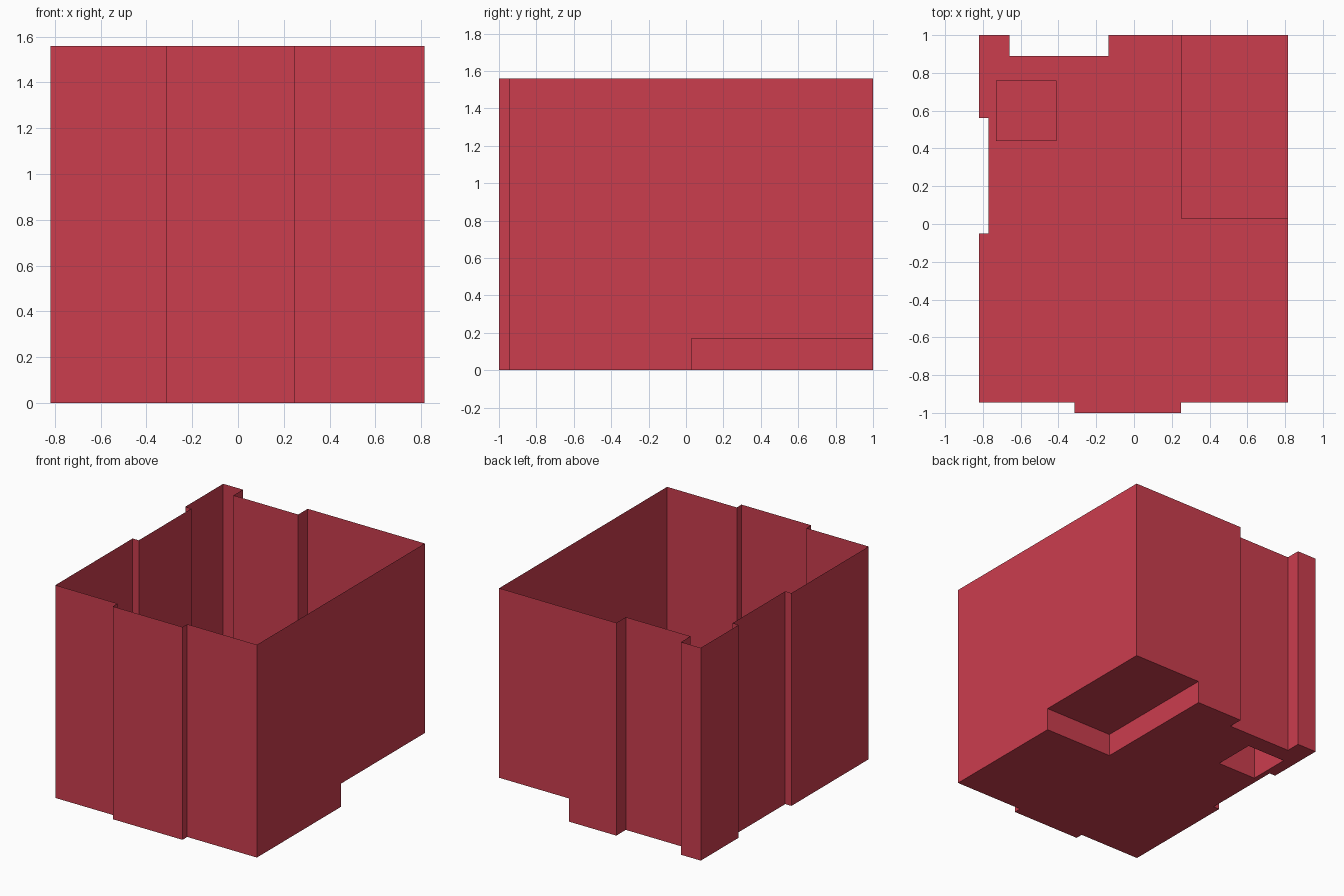
import bpy, bmesh

if "Cube" in bpy.data.objects:
    bpy.data.objects.remove(bpy.data.objects["Cube"])

H = 1.56          # wall height
STEP = 0.17       # raised floor height
BLOCK_H = 0.38    # small hollow block height
XR, XL, XS = 0.815, -0.82, 0.25
YS = 0.03

red = bpy.data.materials.new("red")
red.diffuse_color = (0.6, 0.047, 0.076, 1)
red.use_nodes = True
red.node_tree.nodes["Principled BSDF"].inputs["Base Color"].default_value = red.diffuse_color


def finish(name, bm):
    bmesh.ops.remove_doubles(bm, verts=bm.verts, dist=1e-5)
    me = bpy.data.meshes.new(name)
    bm.to_mesh(me)
    bm.free()
    me.materials.append(red)
    ob = bpy.data.objects.new(name, me)
    bpy.context.collection.objects.link(ob)
    return ob


def strip(bm, a, b, z0, z1):
    """Vertical sheet from point a to point b, facing the room."""
    pts = [(*a, z0), (*a, z1), (*b, z1), (*b, z0)]
    bm.faces.new([bm.verts.new(p) for p in pts])


def sheet(bm, pts, z):
    bm.faces.new([bm.verts.new((x, y, z)) for x, y in pts])


# Plan outline, counter-clockwise; back right corner belongs to the raised floor
corner = [(XR, YS), (XR, 1), (XS, 1)]
rest = [(XS, 1), (-0.135, 1), (-0.135, 0.89), (-0.66, 0.89), (-0.66, 1),
        (XL, 1), (XL, 0.56), (-0.77, 0.56), (-0.77, -0.05), (XL, -0.05),
        (XL, -0.945), (-0.315, -0.945), (-0.315, -1), (XS, -1),
        (XS, -0.945), (XR, -0.945), (XR, YS)]

# Walls: thin sheets, cut short above the raised floor
bm = bmesh.new()
for path, base in ((corner, STEP), (rest, 0)):
    for a, b in zip(path, path[1:]):
        strip(bm, a, b, base, H)
finish("walls", bm)

# Lower floor with a square opening
block = [(-0.73, 0.44), (-0.41, 0.44), (-0.41, 0.76), (-0.73, 0.76)]
bm = bmesh.new()
edges = []
for loop in (rest + [(XS, YS)], block):
    vs = [bm.verts.new((x, y, 0)) for x, y in loop]
    edges += [bm.edges.new((vs[i - 1], vs[i])) for i in range(len(vs))]
bmesh.ops.triangle_fill(bm, edges=edges, use_beauty=True, normal=(0, 0, 1))
finish("floor", bm)

# Raised floor with its two risers
bm = bmesh.new()
sheet(bm, corner + [(XS, YS)], STEP)
strip(bm, (XS, 1), (XS, YS), 0, STEP)
strip(bm, (XS, YS), (XR, YS), 0, STEP)
finish("raised_floor", bm)

# Hollow block over the floor opening
bm = bmesh.new()
sheet(bm, block, BLOCK_H)
for i in range(4):
    strip(bm, block[i], block[i - 1], 0, BLOCK_H)
finish("floor_block", bm)
